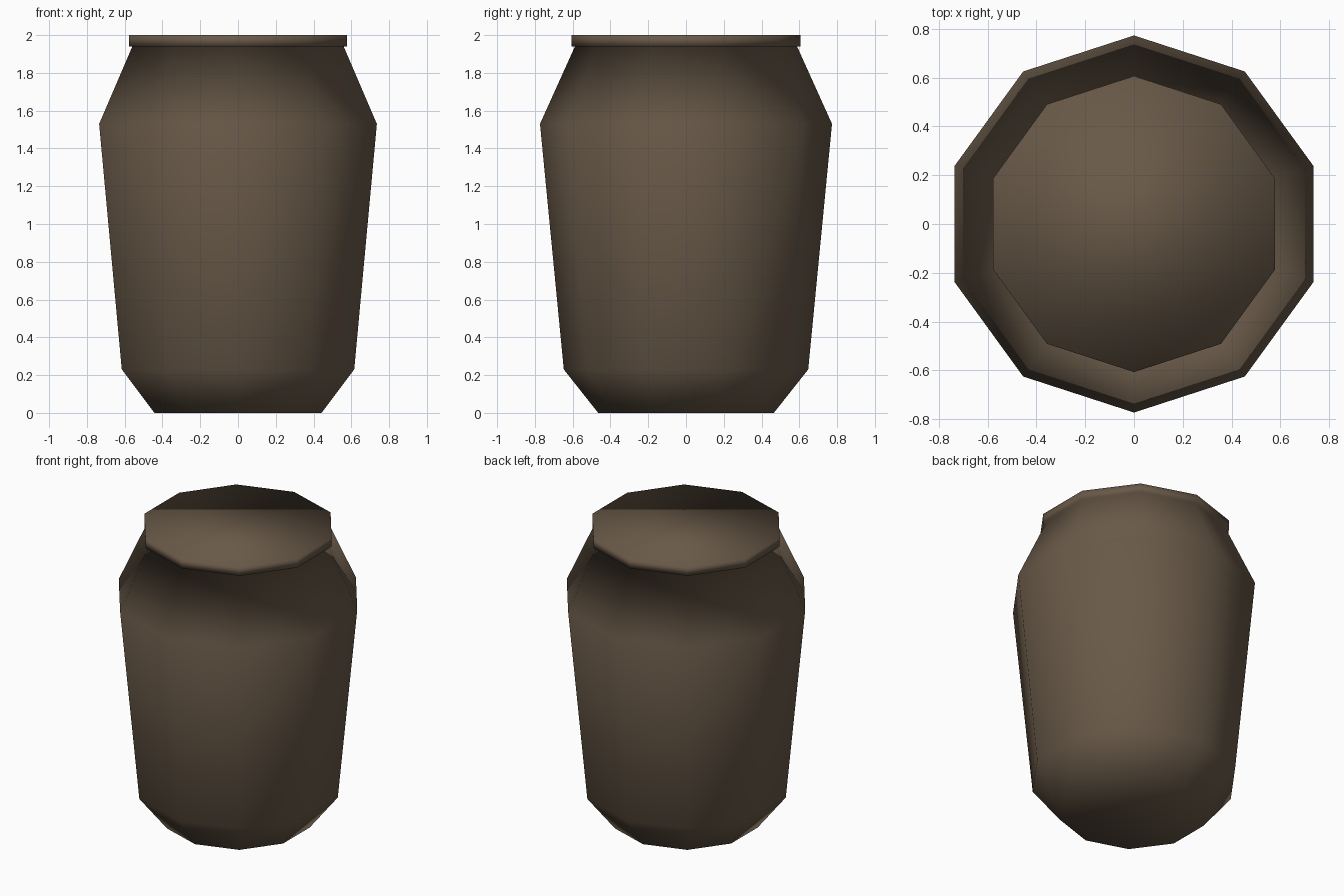
import bpy, bmesh, math

if "Cube" in bpy.data.objects:
    bpy.data.objects.remove(bpy.data.objects["Cube"])

# Lathe profile of the jar: (corner radius, height)
PROFILE = [(0.465, 0.0), (0.647, 0.23), (0.773, 1.53),
           (0.588, 1.94), (0.607, 1.94), (0.607, 2.0)]
SIDES = 10

clay = bpy.data.materials.new("brown clay")
clay.diffuse_color = (0.14, 0.10, 0.065, 1)
clay.use_nodes = True
clay.node_tree.nodes["Principled BSDF"].inputs["Base Color"].default_value = clay.diffuse_color

# Ten-sided rings, with a corner pointing to the back
bm = bmesh.new()
rings = []
for r, z in PROFILE:
    angles = [math.pi / 2 + 2 * math.pi * i / SIDES for i in range(SIDES)]
    rings.append([bm.verts.new((r * math.cos(a), r * math.sin(a), z)) for a in angles])

# Walls, shoulder and lip
for low, high in zip(rings, rings[1:]):
    for i in range(SIDES):
        j = (i + 1) % SIDES
        bm.faces.new((low[i], low[j], high[j], high[i]))

# Flat base and closed top
bm.faces.new(rings[0][::-1])
bm.faces.new(rings[-1])
for f in bm.faces:
    f.smooth = True
bmesh.ops.recalc_face_normals(bm, faces=bm.faces)

mesh = bpy.data.meshes.new("jar")
bm.to_mesh(mesh)
bm.free()
mesh.materials.append(clay)
jar = bpy.data.objects.new("jar", mesh)
bpy.context.collection.objects.link(jar)
